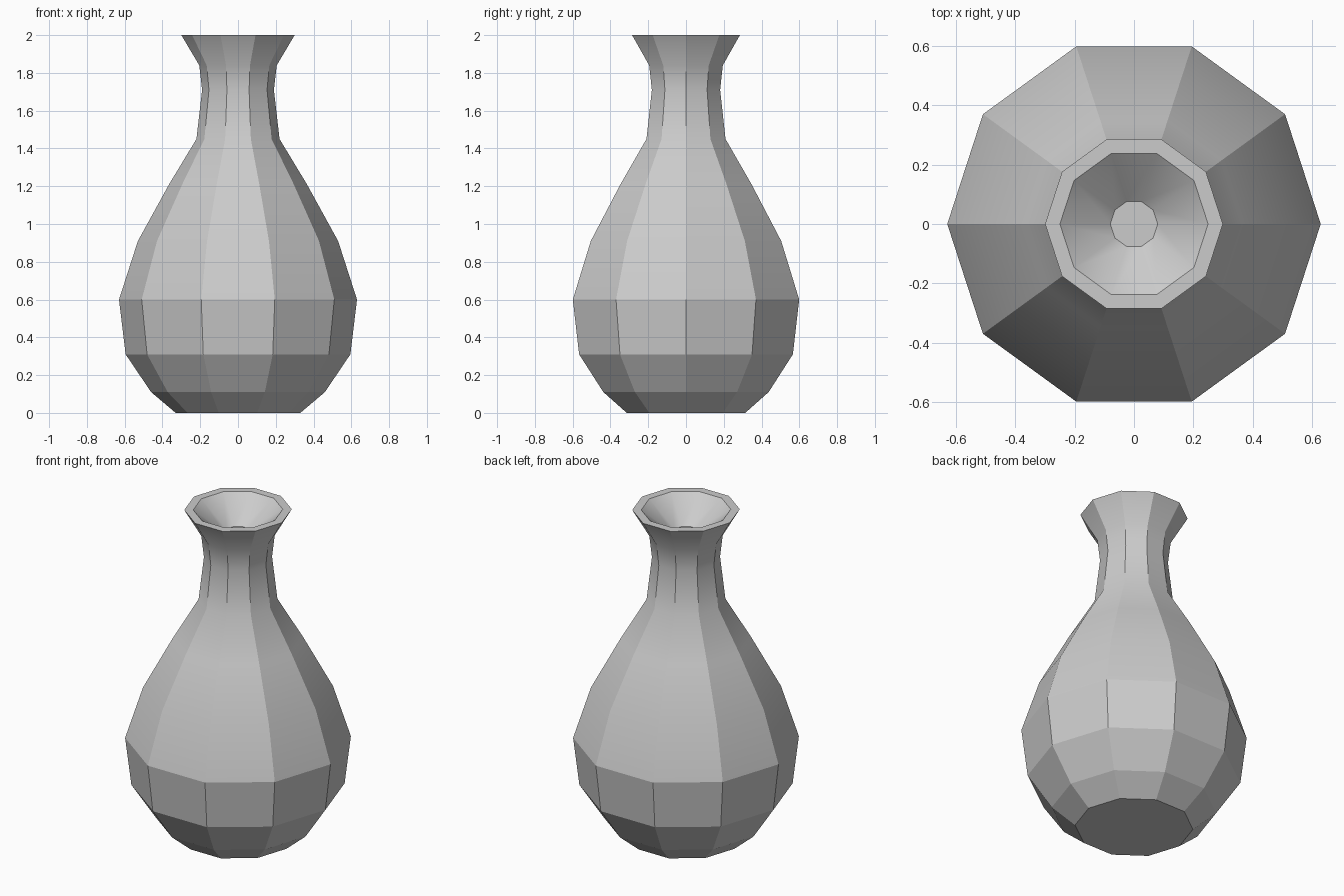
import bpy, bmesh
from math import cos, sin, pi, radians

if "Cube" in bpy.data.objects:
    bpy.data.objects.remove(bpy.data.objects["Cube"])

SIDES = 10
# (radius, height): outside from the foot up to the rim, then down into the mouth
PROFILE = [(0.33, 0), (0.46, 0.11), (0.595, 0.31), (0.63, 0.60), (0.53, 0.91),
           (0.365, 1.21), (0.22, 1.45), (0.19, 1.71), (0.205, 1.84), (0.30, 2.0),
           (0.25, 2.0), (0.08, 1.86)]

# Ten-sided vase body, lathed ring by ring
bm = bmesh.new()
rings = [[bm.verts.new((r * cos(2 * pi * i / SIDES), r * sin(2 * pi * i / SIDES), z))
          for i in range(SIDES)] for r, z in PROFILE]
for low, high in zip(rings, rings[1:]):
    for i in range(SIDES):
        j = (i + 1) % SIDES
        bm.faces.new((low[i], low[j], high[j], high[i]))

# Foot and floor of the mouth
bm.faces.new(rings[0][::-1])
bm.faces.new(rings[-1])
bmesh.ops.recalc_face_normals(bm, faces=bm.faces[:])

mesh = bpy.data.meshes.new("vase")
bm.to_mesh(mesh)
bm.free()
vase = bpy.data.objects.new("vase", mesh)
bpy.context.collection.objects.link(vase)

# Faceted belly, softly blended shoulder and neck
bpy.context.view_layer.objects.active = vase
vase.select_set(True)
bpy.ops.object.shade_smooth_by_angle(angle=radians(30))
for face in mesh.polygons:
    if face.center.z < 0.6:
        face.use_smooth = False
